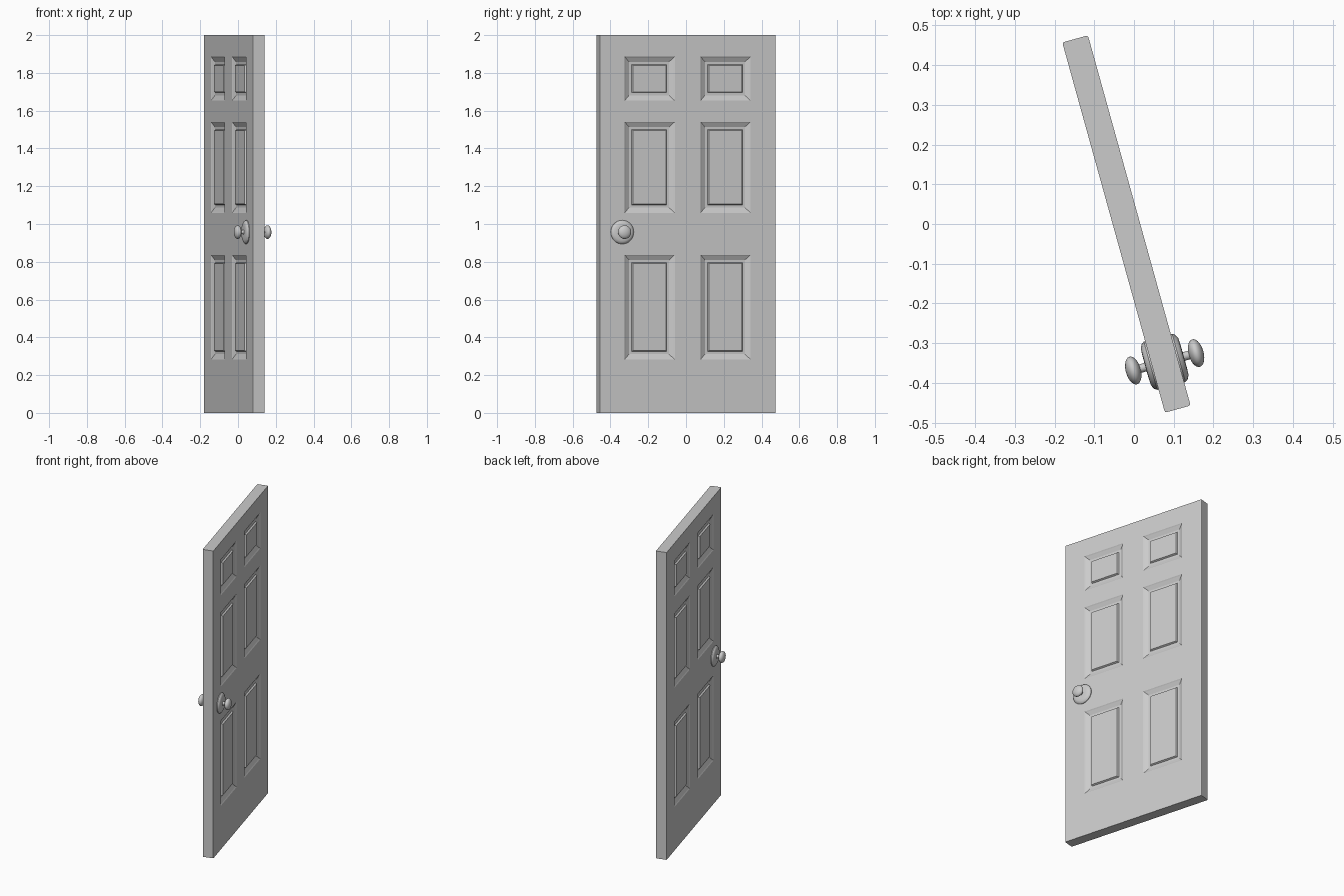
import bpy, bmesh, math
from mathutils import Matrix

if "Cube" in bpy.data.objects:
    bpy.data.objects.remove(bpy.data.objects["Cube"])

W, T, H = 0.967, 0.067, 2.0
PLACE = Matrix.Translation((-0.019, 0, 0)) @ Matrix.Rotation(math.radians(15.5), 4, 'Z')
US = [-W / 2, -0.346, -0.071, 0.071, 0.346, W / 2]
ZS = [0, 0.283, 0.837, 1.059, 1.541, 1.653, 1.886, H]
# moulding profile of a panel: inset from its edge, depth below the face
MOULDING = [(0, 0), (0.006, 0.004), (0.028, 0.015), (0.042, 0.015), (0.047, 0.005)]


def finish(name, bm, smooth_angle=None):
    bmesh.ops.remove_doubles(bm, verts=bm.verts, dist=1e-5)
    bmesh.ops.recalc_face_normals(bm, faces=bm.faces)
    mesh = bpy.data.meshes.new(name)
    bm.to_mesh(mesh)
    bm.free()
    ob = bpy.data.objects.new(name, mesh)
    bpy.context.collection.objects.link(ob)
    ob.matrix_world = PLACE
    if smooth_angle:
        bpy.ops.object.select_all(action='DESELECT')
        ob.select_set(True)
        bpy.context.view_layer.objects.active = ob
        bpy.ops.object.shade_smooth_by_angle(angle=math.radians(smooth_angle))
    return ob


def rect(bm, side, u0, u1, z0, z1, inset=0, depth=0):
    x = side * (T / 2 - depth)
    return [bm.verts.new((x, u, z)) for u, z in (
        (u0 + inset, z0 + inset), (u1 - inset, z0 + inset),
        (u1 - inset, z1 - inset), (u0 + inset, z1 - inset))]


# door slab with six moulded panels on each face
bm = bmesh.new()
for side in (-1, 1):
    for i in range(len(US) - 1):
        for j in range(len(ZS) - 1):
            cell = (US[i], US[i + 1], ZS[j], ZS[j + 1])
            if i % 2 and j % 2:
                rings = [rect(bm, side, *cell, a, d) for a, d in MOULDING]
                for r, s in zip(rings, rings[1:]):
                    for k in range(4):
                        m = (k + 1) % 4
                        bm.faces.new((r[k], r[m], s[m], s[k]))
                bm.faces.new(rings[-1])
            else:
                bm.faces.new(rect(bm, side, *cell))
bmesh.ops.remove_doubles(bm, verts=bm.verts, dist=1e-5)
bmesh.ops.bridge_loops(bm, edges=[e for e in bm.edges if e.is_boundary])
bmesh.ops.recalc_face_normals(bm, faces=bm.faces)
# eased vertical edges
corners = [e for e in bm.edges
           if all(abs(abs(v.co.y) - W / 2) < 1e-4 for v in e.verts)
           and abs(e.verts[0].co.x - e.verts[1].co.x) < 1e-4]
bmesh.ops.bevel(bm, geom=corners, offset=0.005, segments=2, profile=0.5, affect='EDGES')
finish("door_slab", bm)


def lathe(name, side, profile, steps=32):
    # profile: distance from door centre plane, radius
    bm = bmesh.new()
    vs = [bm.verts.new((side * n, -0.36 + r, 0.957)) for n, r in profile]
    es = [bm.edges.new(p) for p in zip(vs, vs[1:])]
    bmesh.ops.spin(bm, geom=vs + es, cent=(0, -0.36, 0.957), axis=(1, 0, 0),
                   angle=2 * math.pi, steps=steps, use_duplicate=False)
    finish(name, bm, 35)


# rosette, stem and knob on both faces
rose = [(0.028, 0), (0.028, 0.063), (0.037, 0.063), (0.044, 0.058),
        (0.049, 0.048), (0.050, 0.03), (0.050, 0)]
stem = [(0.046, 0), (0.046, 0.014), (0.053, 0.011), (0.068, 0.011), (0.068, 0)]
knob = [(0.082 - 0.019 * math.cos(a), 0.036 * math.sin(a))
        for a in (math.pi * k / 14 for k in range(15))]
for label, side in (("left", -1), ("right", 1)):
    lathe(label + "_rosette", side, rose)
    lathe(label + "_stem", side, stem, 20)
    lathe(label + "_knob", side, knob)
